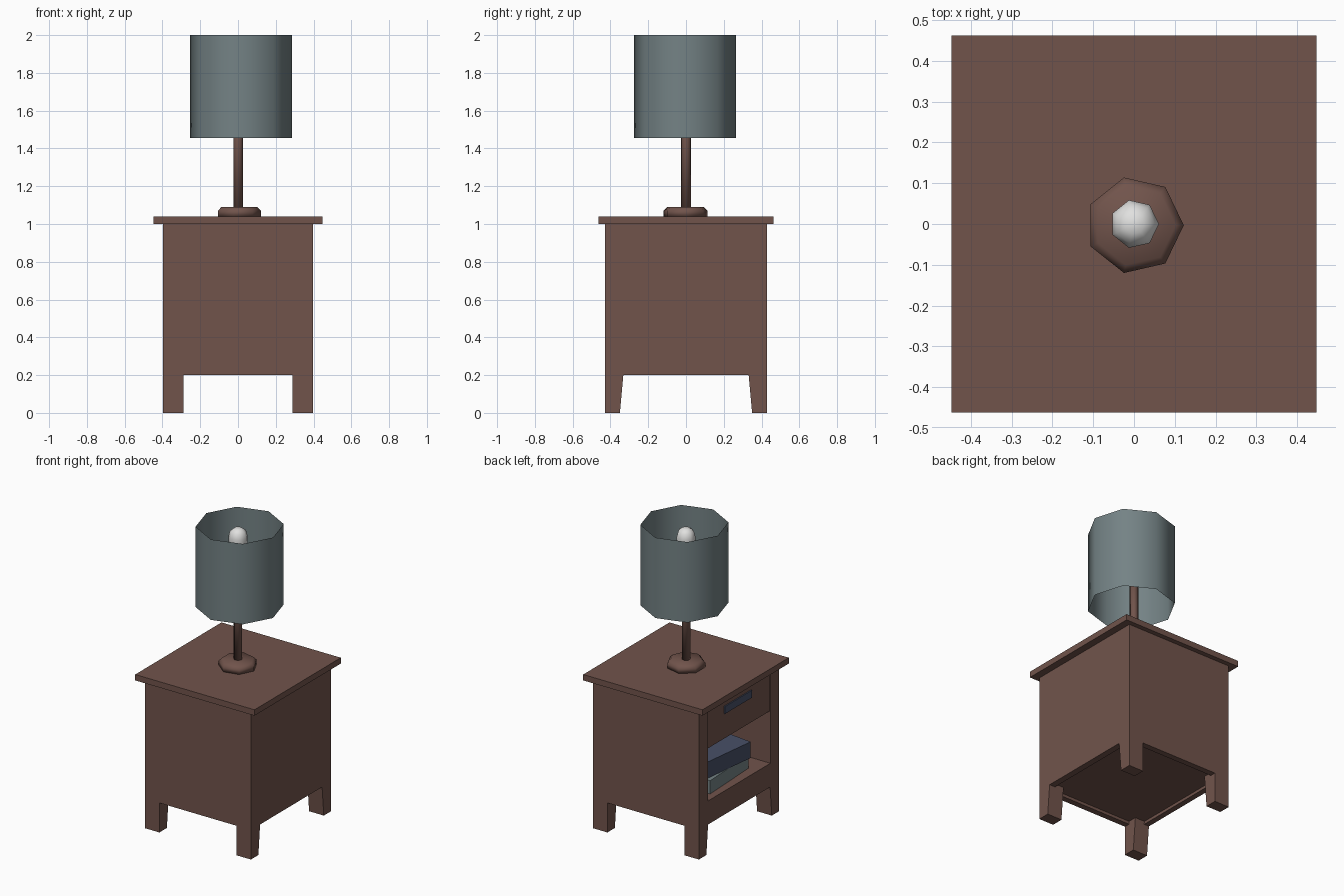
import bpy, bmesh, math
from mathutils import Matrix, Vector

if "Cube" in bpy.data.objects:
    bpy.data.objects.remove(bpy.data.objects["Cube"])


def material(name, rgb):
    m = bpy.data.materials.new(name)
    m.diffuse_color = (*rgb, 1)
    m.use_nodes = True
    m.node_tree.nodes["Principled BSDF"].inputs["Base Color"].default_value = m.diffuse_color
    return m


WOOD = material("brown_wood", (0.165, 0.088, 0.071))
SHADE = material("grey_green", (0.175, 0.225, 0.235))
BULB = material("warm_white", (0.75, 0.75, 0.74))
BLUE = material("dark_blue", (0.065, 0.08, 0.135))


def finish(name, bm, mat, smooth=False):
    bmesh.ops.recalc_face_normals(bm, faces=bm.faces)
    me = bpy.data.meshes.new(name)
    bm.to_mesh(me)
    bm.free()
    me.materials.append(mat)
    ob = bpy.data.objects.new(name, me)
    bpy.context.collection.objects.link(ob)
    if smooth:
        for p in me.polygons:
            p.use_smooth = True
    return ob


def box(name, x, y, z, mat=WOOD, turn=0):
    """Box from three (low, high) ranges, optionally turned about its own centre."""
    bm = bmesh.new()
    bmesh.ops.create_cube(bm, size=1)
    for v in bm.verts:
        v.co = Vector([(b - a) * c for (a, b), c in zip((x, y, z), v.co)])
    mid = Vector([(a + b) / 2 for a, b in (x, y, z)])
    bmesh.ops.transform(bm, matrix=Matrix.Translation(mid) @ Matrix.Rotation(turn, 4, 'Z'), verts=bm.verts)
    return finish(name, bm, mat)


def lathe(name, profile, sides, mat, centre=(0, 0), turn=0, caps=True):
    """Rings of (radius, z) joined around a vertical axis, smooth shaded."""
    bm = bmesh.new()
    rings = []
    for r, z in profile:
        rings.append([bm.verts.new((centre[0] + r * math.cos(turn + math.tau * i / sides),
                                    centre[1] + r * math.sin(turn + math.tau * i / sides), z))
                      for i in range(sides)])
    for a, b in zip(rings, rings[1:]):
        for i in range(sides):
            j = (i + 1) % sides
            bm.faces.new((a[i], a[j], b[j], b[i]))
    if caps:
        bm.faces.new(rings[0])
        bm.faces.new(rings[-1])
    return finish(name, bm, mat, True)


# Table top
box("table_top", (-0.447, 0.447), (-0.462, 0.462), (1.0, 1.04))

# Cabinet walls
for side, s in (("front", -1), ("back", 1)):
    box(side + "_panel", (-0.398, 0.398), tuple(sorted((s * 0.43, s * 0.39))), (0.2, 1.0))
box("right_panel", (0.355, 0.398), (-0.39, 0.39), (0.2, 1.0))

# Open side: full-depth cheeks, lower rail, shelf floor, drawer and handle plate
for side, s in (("front", -1), ("back", 1)):
    box(side + "_cheek", (-0.398, 0.355), tuple(sorted((s * 0.335, s * 0.39))), (0.22, 1.0))
box("lower_rail", (-0.398, -0.36), (-0.39, 0.39), (0.2, 0.36))
box("shelf_floor", (-0.36, 0.355), (-0.335, 0.335), (0.22, 0.36))
box("drawer", (-0.39, 0.355), (-0.335, 0.335), (0.71, 1.0))
box("drawer_handle", (-0.398, -0.39), (-0.14, 0.15), (0.88, 0.93), BLUE)

# Legs, tapered on their inner side
for sx, nx in ((-1, "left"), (1, "right")):
    for sy, ny in ((-1, "front"), (1, "back")):
        bm = bmesh.new()
        bmesh.ops.create_cube(bm, size=1)
        for v in bm.verts:
            up = v.co.z > 0
            inner = 0.33 if up else 0.35
            v.co = (sx * (0.398 if v.co.x > 0 else 0.288),
                    sy * (0.43 if v.co.y > 0 else inner), 0.22 if up else 0)
        finish(f"{ny}_{nx}_leg", bm, WOOD)


# Books lying on the shelf: two covers, a spine and the pages
def book(name, z, h, mat, turn):
    x, y = (-0.34, -0.03), (-0.19, 0.25)
    box(name + "_bottom_cover", x, y, (z, z + 0.015), mat, turn)
    box(name + "_top_cover", x, y, (z + h - 0.015, z + h), mat, turn)
    box(name + "_pages", (x[0] + 0.015, x[1] - 0.015), (y[0] + 0.015, y[1] - 0.015),
        (z + 0.015, z + h - 0.015), BULB, turn)
    sp = box(name + "_spine", (-0.155, -0.14), (-0.22, 0.22), (0, h), mat)
    sp.matrix_world = Matrix.Translation((-0.185, 0.03, z)) @ Matrix.Rotation(turn, 4, 'Z')


book("lower_book", 0.36, 0.09, SHADE, 0.05)
book("upper_book", 0.45, 0.11, BLUE, -0.12)

# Lamp
lathe("lamp_base", [(0.12, 1.04), (0.12, 1.07), (0.1, 1.09)], 7, WOOD, (0.002, -0.003))
lathe("lamp_pole", [(0.027, 1.08), (0.027, 1.75)], 7, WOOD)
lathe("bulb", [(0.03, 1.74), (0.045, 1.8), (0.06, 1.87), (0.06, 1.92), (0.05, 1.955), (0.025, 1.975)],
      7, BULB, (0.001, 0))
lathe("lamp_shade", [(0.271, 1.455), (0.271, 2.0)], 8, SHADE, (0.016, -0.005),
      turn=math.radians(-6), caps=False)
